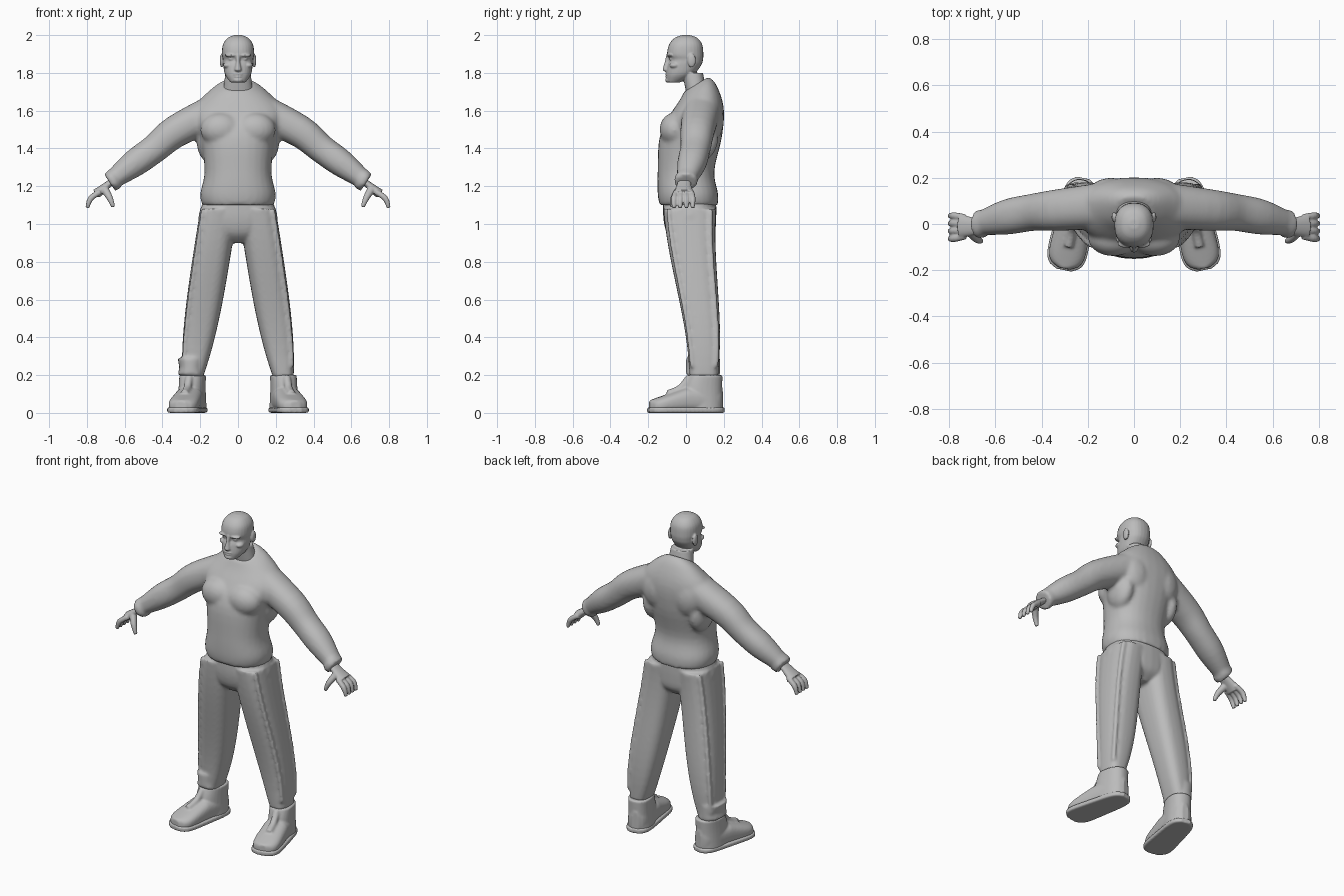
import bpy, bmesh, math
from mathutils import Vector, Matrix

if "Cube" in bpy.data.objects:
    bpy.data.objects.remove(bpy.data.objects["Cube"])

grey = bpy.data.materials.new("plain grey")
grey.use_nodes = True
tone = (0.5, 0.5, 0.5, 1)
grey.diffuse_color = tone
grey.node_tree.nodes["Principled BSDF"].inputs["Base Color"].default_value = tone


# Shape helpers: smooth key rows, cross-sections and lofts
def spline(keys, steps=4):
    """Fill in smooth rows between a few key rows."""
    rows = []
    for i in range(len(keys) - 1):
        before, start = Vector(keys[max(i - 1, 0)]), Vector(keys[i])
        end, after = Vector(keys[i + 1]), Vector(keys[min(i + 2, len(keys) - 1)])
        leave, arrive = (end - before) / 2, (after - start) / 2
        for step in range(steps):
            t = step / steps
            ease = t * t * (3 - 2 * t)
            rows.append(start.lerp(end, ease) + leave * t * (1 - t) ** 2 - arrive * t * t * (1 - t))
    rows.append(Vector(keys[-1]))
    return rows


def ring(centre, across, up, power, sides=28):
    def bulge(value):
        return math.copysign(abs(value) ** (2 / power), value)
    angles = [math.tau * i / sides for i in range(sides)]
    return [centre + across * bulge(math.cos(a)) + up * bulge(math.sin(a)) for a in angles]


def slab(z, half, front, back, slope=0.0, x=0.0, power=2.3):
    """Level slice of a body part; slope lifts its back."""
    depth = (back - front) / 2
    centre = Vector((x, front + depth, z))
    return ring(centre, Vector((half, 0, 0)), Vector((0, depth, depth * slope)), power)


def station(y, half, height, power):
    """Upright slice of a shoe, standing on the floor."""
    centre = Vector((0, y, height / 2))
    return ring(centre, Vector((half, 0, 0)), Vector((0, 0, height / 2)), power)


def loft(bm, rings):
    rows = [[bm.verts.new(point) for point in points] for points in rings]
    count = len(rows[0])
    for low, high in zip(rows, rows[1:]):
        for i in range(count):
            j = (i + 1) % count
            bm.faces.new((low[i], low[j], high[j], high[i]))
    bm.faces.new(rows[0])
    bm.faces.new(rows[-1])


def body(bm, keys):
    loft(bm, [slab(*row) for row in spline(keys)])


def limb(bm, keys, flatten=1.0):
    """Sweep a rounded section along rows of x, y, z and radius."""
    rows = spline(keys)
    points = [row.to_3d() for row in rows]
    rings = []
    for i, row in enumerate(rows):
        along = points[min(i + 1, len(rows) - 1)] - points[max(i - 1, 0)]
        across = along.cross(Vector((0, 1, 0))).normalized()
        depth = across.cross(along).normalized()
        rings.append(ring(points[i], across * row[3] * flatten, depth * row[3], 2.2))
    loft(bm, rings)


def blob(bm, centre, size):
    matrix = Matrix.Translation(centre) @ Matrix.Diagonal((*size, 1))
    bmesh.ops.create_uvsphere(bm, u_segments=20, v_segments=12, radius=1, matrix=matrix)


def mirror(bm):
    geometry = bm.verts[:] + bm.edges[:] + bm.faces[:]
    for item in bmesh.ops.duplicate(bm, geom=geometry)["geom"]:
        if isinstance(item, bmesh.types.BMVert):
            item.co.x *= -1


def finish(bm, name, voxel, passes=3):
    """Fuse the overlapping volumes into one soft skin."""
    bmesh.ops.recalc_face_normals(bm, faces=bm.faces)
    mesh = bpy.data.meshes.new(name)
    bm.to_mesh(mesh)
    bm.free()
    mesh.materials.append(grey)
    part = bpy.data.objects.new(name, mesh)
    bpy.context.collection.objects.link(part)
    fuse = part.modifiers.new("fuse", "REMESH")
    fuse.mode = "VOXEL"
    fuse.voxel_size = voxel
    fuse.use_smooth_shade = True
    soften = part.modifiers.new("soften", "SMOOTH")
    soften.factor = 0.5
    soften.iterations = passes


# Sweater: sleeves, cuffs, chest and back muscles, then the trunk
bm = bmesh.new()
limb(bm, [(.13, .08, 1.59, .1), (.33, .06, 1.49, .09), (.44, .05, 1.4, .08),
          (.55, .03, 1.32, .076), (.67, 0, 1.23, .05)], flatten=.95)
limb(bm, [(.65, 0, 1.24, .064), (.68, 0, 1.22, .06)], flatten=.9)
blob(bm, (.09, -.06, 1.5), (.11, .08, .09))
blob(bm, (.1, .13, 1.55), (.1, .07, .12))
blob(bm, (.16, .07, 1.45), (.06, .1, .12))
mirror(bm)
body(bm, [(1.1, .19, -.14, .17, 0), (1.16, .2, -.15, .17, 0), (1.28, .177, -.15, .15, 0),
          (1.46, .2, -.14, .19, 0), (1.6, .24, -.08, .2, .1), (1.7, .15, -.03, .16, .4),
          (1.74, .08, -.01, .12, .6)])
finish(bm, "sweater", .011, passes=6)


# Trousers: tapering legs with a front and a back side seam, and the seat
def leg_slice(t):
    """Height, side offset, half width, centre and half depth, from hip to hem."""
    bend = min(t * 1.1, 1)
    sway = .02 + .075 * bend * bend * (3 - 2 * bend)
    return 1.08 - .89 * t, .1 + .14 * t, .1 - .045 * t ** 4, sway, .14 - .065 * t


bm = bmesh.new()
leg = [leg_slice(i / 16) for i in range(17)]
loft(bm, [slab(z, half, middle - depth, middle + depth, x=x, power=2.8)
          for z, x, half, middle, depth in leg])
for side in (-.8, .8):
    limb(bm, [(x + half * .83, middle + depth * side, z, .012)
              for z, x, half, middle, depth in leg[:-1]])
mirror(bm)
body(bm, [(.9, .06, -.05, .1), (.95, .17, -.1, .15), (1.03, .21, -.12, .16), (1.13, .18, -.12, .16)])
# Bunched hem on the right leg only
loft(bm, [slab(z, half, 0, .18, x=-.25) for z, half in ((.2, .07), (.24, .06), (.29, .07))])
finish(bm, "trousers", .009)

# Head: neck, skull with jaw, nose, mouth, chin, and paired features
bm = bmesh.new()
body(bm, [(1.6, .09, .02, .13), (1.7, .08, 0, .11), (1.8, .066, -.02, .09)])
body(bm, [(1.75, .04, -.1, -.03), (1.79, .068, -.104, .04), (1.84, .078, -.098, .08),
          (1.87, .08, -.088, .09), (1.9, .085, -.1, .092), (1.95, .08, -.09, .086),
          (1.985, .055, -.06, .06), (2, .02, -.02, .02)])
loft(bm, [slab(z, half, front, -.07) for z, half, front in
          ((1.805, .012, -.11), (1.815, .02, -.125), (1.86, .01, -.112), (1.9, .013, -.103))])
for z, half in ((1.793, .028), (1.78, .023)):
    blob(bm, (0, -.098, z), (half, .013, .006))
blob(bm, (0, -.094, 1.762), (.026, .017, .014))
for side in (-1, 1):
    blob(bm, (side * .036, -.084, 1.893), (.036, .02, .009))  # brow
    blob(bm, (side * .034, -.075, 1.873), (.017, .014, .008))  # eye
    blob(bm, (side * .055, -.06, 1.84), (.024, .028, .016))  # cheek
    blob(bm, (side * .086, .03, 1.865), (.011, .022, .037))  # ear
finish(bm, "head", .0045)

# Hands: palm, four fingers and thumb
bm = bmesh.new()
limb(bm, [(.63, 0, 1.255, .036), (.68, -.01, 1.215, .036), (.75, -.01, 1.16, .052)], flatten=.5)
for finger in range(4):
    spread = finger - 1.5
    root, tip = spread * .027 - .012, spread * .033 - .014
    limb(bm, [(.73, root, 1.17, .014), (.78, tip, 1.135, .015), (.798, tip, 1.085, .01)])
limb(bm, [(.71, -.03, 1.19, .022), (.68, -.065, 1.14, .017), (.66, -.075, 1.09, .01)])
mirror(bm)
finish(bm, "hands", .005)


# Boots: turned outward, with foot, shaft and tongue
def shoe(bm, margin, height, power):
    """Loft from heel to toe, rounded at both ends."""
    stations = []
    for i in range(-12, 13):
        s = i / 12.2
        half = (.076 + .01 * s) * (1 - abs(s) ** 6) ** .5
        stations.append(station(-s * (.2 + margin), half + margin, height(s), power))
    loft(bm, stations)


def place_pair(bm):
    bm.transform(Matrix.Translation((.262, 0, 0)) @ Matrix.Rotation(.21, 4, "Z"))
    mirror(bm)


bm = bmesh.new()
shoe(bm, 0, lambda s: .135 - .07 * max(s, 0), power=2.6)
body(bm, [(.01, .074, 0, .194), (.12, .069, -.01, .194), (.2, .068, .015, .196)])
limb(bm, [(0, .02, .19, .02), (0, -.03, .13, .02), (.001, -.1, .1, .02)])
place_pair(bm)
finish(bm, "boots", .007)

# Boot soles: flat plates following the same outline
bm = bmesh.new()
shoe(bm, .007, lambda s: .03, power=7)
place_pair(bm)
finish(bm, "boot_soles", .006, passes=1)
